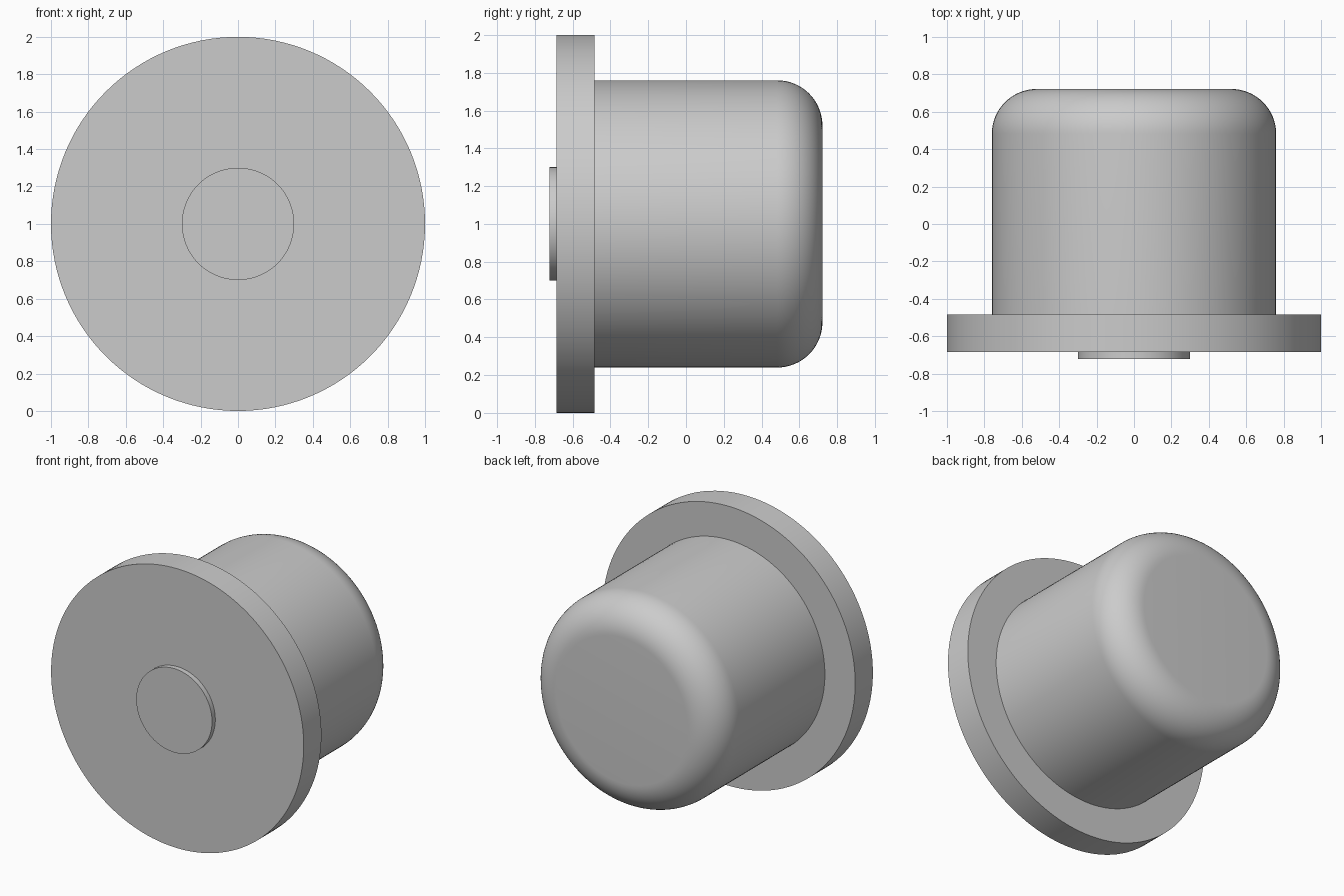
import bpy
import bmesh
from math import cos, sin, pi, radians
from mathutils import Matrix

cube = bpy.data.objects.get("Cube")
if cube:
    bpy.data.objects.remove(cube, do_unlink=True)

GREY = (0.6, 0.6, 0.6, 1.0)
SEGMENTS = 128

grey = bpy.data.materials.new("plain grey")
grey.use_nodes = True
grey.diffuse_color = GREY
grey.node_tree.nodes["Principled BSDF"].inputs["Base Color"].default_value = GREY


def turned_part(name, profile):
    """Revolve (radius, y) points around the horizontal y axis."""
    bm = bmesh.new()
    verts = [bm.verts.new((r, y, 0)) for r, y in profile]
    edges = [bm.edges.new(pair) for pair in zip(verts, verts[1:])]
    bmesh.ops.spin(bm, geom=verts + edges, cent=(0, 0, 0), axis=(0, 1, 0),
                   angle=2 * pi, steps=SEGMENTS, use_merge=True)
    bmesh.ops.remove_doubles(bm, verts=bm.verts, dist=0.0001)
    # close both flat ends
    bmesh.ops.holes_fill(bm, edges=[e for e in bm.edges if e.is_boundary], sides=0)
    bmesh.ops.recalc_face_normals(bm, faces=bm.faces)
    bm.transform(Matrix.Translation((0, 0, 1)))
    mesh = bpy.data.meshes.new(name)
    bm.to_mesh(mesh)
    bm.free()
    mesh.materials.append(grey)
    obj = bpy.data.objects.new(name, mesh)
    bpy.context.collection.objects.link(obj)
    bpy.ops.object.select_all(action="DESELECT")
    obj.select_set(True)
    bpy.context.view_layer.objects.active = obj
    bpy.ops.object.shade_smooth_by_angle(angle=radians(30))
    return obj


# Wide flange and the thin raised disc on its front
turned_part("flange", [(1, -0.685), (1, -0.485)])
turned_part("front_disc", [(0.3, -0.722), (0.3, -0.68)])

# Cylindrical body with a rounded back rim
RADIUS, BACK, FILLET, STEPS = 0.76, 0.722, 0.24, 16
arc = [(RADIUS - FILLET + FILLET * cos(a), BACK - FILLET + FILLET * sin(a))
       for a in (pi / 2 * i / STEPS for i in range(STEPS + 1))]
turned_part("body", [(RADIUS, -0.49)] + arc)
